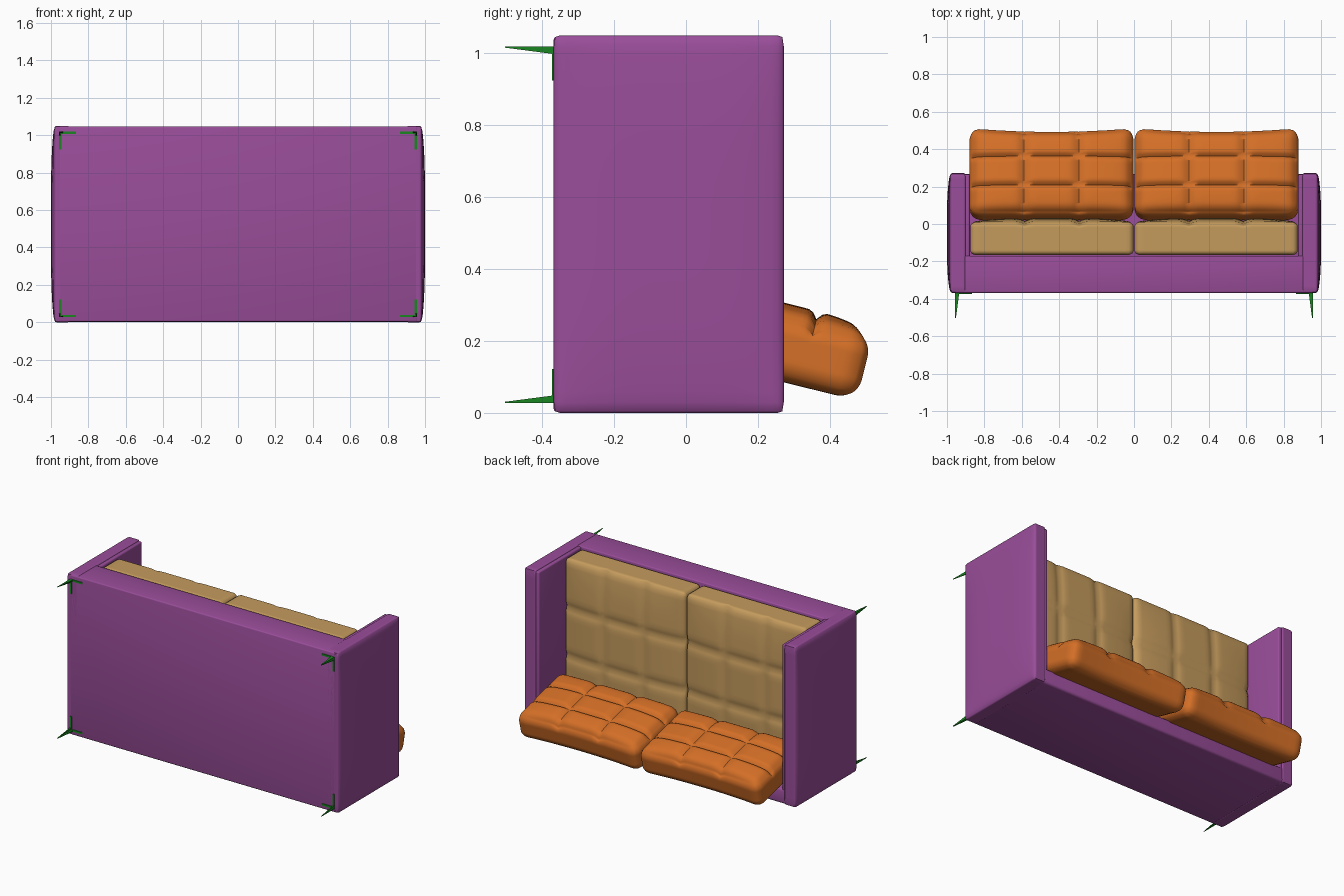
import bpy, bmesh, math
from mathutils import Vector

if "Cube" in bpy.data.objects:
    bpy.data.objects.remove(bpy.data.objects["Cube"])


def material(name, rgb):
    m = bpy.data.materials.new(name)
    m.diffuse_color = (*rgb, 1)
    m.use_nodes = True
    m.node_tree.nodes["Principled BSDF"].inputs["Base Color"].default_value = m.diffuse_color
    return m


PURPLE = material("purple fabric", (0.32, 0.075, 0.32))
TAN = material("tan fabric", (0.56, 0.33, 0.11))
ORANGE = material("orange fabric", (0.66, 0.16, 0.02))
GREEN = material("green metal", (0.01, 0.24, 0.015))


def finish(name, bm, mat, angle=40):
    me = bpy.data.meshes.new(name)
    bm.to_mesh(me)
    bm.free()
    me.materials.append(mat)
    ob = bpy.data.objects.new(name, me)
    bpy.context.collection.objects.link(ob)
    bpy.context.view_layer.objects.active = ob
    bpy.ops.object.select_all(action='DESELECT')
    ob.select_set(True)
    bpy.ops.object.shade_smooth_by_angle(angle=math.radians(angle))
    return ob


def box(name, lo, hi, mat, bevel=0.0):
    bm = bmesh.new()
    bmesh.ops.create_cube(bm, size=1)
    for v in bm.verts:
        v.co = Vector([lo[i] + (v.co[i] + 0.5) * (hi[i] - lo[i]) for i in range(3)])
    if bevel:
        bmesh.ops.bevel(bm, geom=bm.edges[:], offset=bevel, segments=3,
                        profile=0.5, affect='EDGES')
    return finish(name, bm, mat)


def soft_box(name, size, loc, rot, mat, r, bulge, groove=0.0, cuts=35, sag=0.0):
    """Rounded box whose local +Z face is pillowed and optionally tufted 3 x 3."""
    bm = bmesh.new()
    bmesh.ops.create_cube(bm, size=2)
    bmesh.ops.subdivide_edges(bm, edges=bm.edges[:], cuts=cuts, use_grid_fill=True)
    half = Vector(size) / 2
    for v in bm.verts:
        a, b, c = v.co
        p = Vector((a * half.x, b * half.y, c * half.z))
        q = Vector([max(-half[i] + r, min(half[i] - r, p[i])) for i in range(3)])
        if (p - q).length > 1e-6:
            p = q + (p - q).normalized() * r
        top = max(0, c) ** 2
        p.z += top * bulge * (1 - a ** 4) * (1 - b ** 4)
        if groove:
            seam = max(math.exp(-((abs(t) - 1 / 3) / 0.05) ** 2) for t in (a, b))
            p.z -= top * groove * seam
            # soft flare at the far corners and a slight dip between them
            p.y += sag * max(0, b) ** 3 * (a * a - 0.5)
        v.co = p
    ob = finish(name, bm, mat, 60)
    ob.location = loc
    ob.rotation_euler = rot
    return ob


# Upholstered frame
box("base", (-0.96, -0.368, 0.003), (0.96, -0.17, 1.047), PURPLE, 0.008)
box("back_panel", (-0.95, -0.36, 0.002), (0.95, 0.268, 0.10), PURPLE, 0.015)

for s, side in ((-1, "left"), (1, "right")):
    # Arm with pillowed outer face, and its inner pad
    soft_box(side + "_arm", (1.05, 0.64, 0.085), (s * 0.9405, -0.048, 0.525),
             (0, s * math.pi / 2, 0), PURPLE, 0.014, 0.017)
    xs = sorted((s * 0.878, s * 0.908))
    box(side + "_arm_inner_pad", (xs[0], -0.25, 0.01), (xs[1], 0.265, 1.043), PURPLE, 0.009)

    # Tufted seat and leaning back cushions
    soft_box(side + "_seat_cushion", (0.872, 0.95, 0.175), (s * 0.439, -0.078, 0.565),
             (-math.pi / 2, 0, 0), TAN, 0.025, 0.022, 0.014)
    soft_box(side + "_back_cushion", (0.876, 0.475, 0.185), (s * 0.441, 0.262, 0.183),
             (math.radians(-14), 0, 0), ORANGE, 0.06, 0.03, 0.022, sag=0.02)

    # Corner feet: tapered spike with two flat mounting strips
    for k, end in ((0.027, "rear"), (1.02, "front")):
        d = 1 if k < 0.5 else -1
        bm = bmesh.new()
        x, z = s * 0.956, k
        rings = []
        for y, w in ((-0.365, 0.022), (-0.503, 0.004)):
            rings.append([bm.verts.new((x - s * i * w, y, z + d * j * w))
                          for i, j in ((0, 0), (1, 0), (1, 0.35), (0.35, 0.35), (0.35, 1), (0, 1))])
        n = len(rings[0])
        for i in range(n):
            bm.faces.new((rings[0][i], rings[0][(i + 1) % n],
                          rings[1][(i + 1) % n], rings[1][i]))
        bm.faces.new(rings[0])
        bm.faces.new(rings[1])
        bmesh.ops.recalc_face_normals(bm, faces=bm.faces[:])
        finish(f"{side}_{end}_foot", bm, GREEN, 20)
        x0, x1 = sorted((x, x - s * 0.09))
        z0, z1 = sorted((z, z + d * 0.012))
        box(f"{side}_{end}_foot_strip_across", (x0, -0.373, z0), (x1, -0.366, z1), GREEN)
        x0, x1 = sorted((x, x - s * 0.012))
        z0, z1 = sorted((z, z + d * 0.095))
        box(f"{side}_{end}_foot_strip_along", (x0, -0.373, z0), (x1, -0.366, z1), GREEN)
